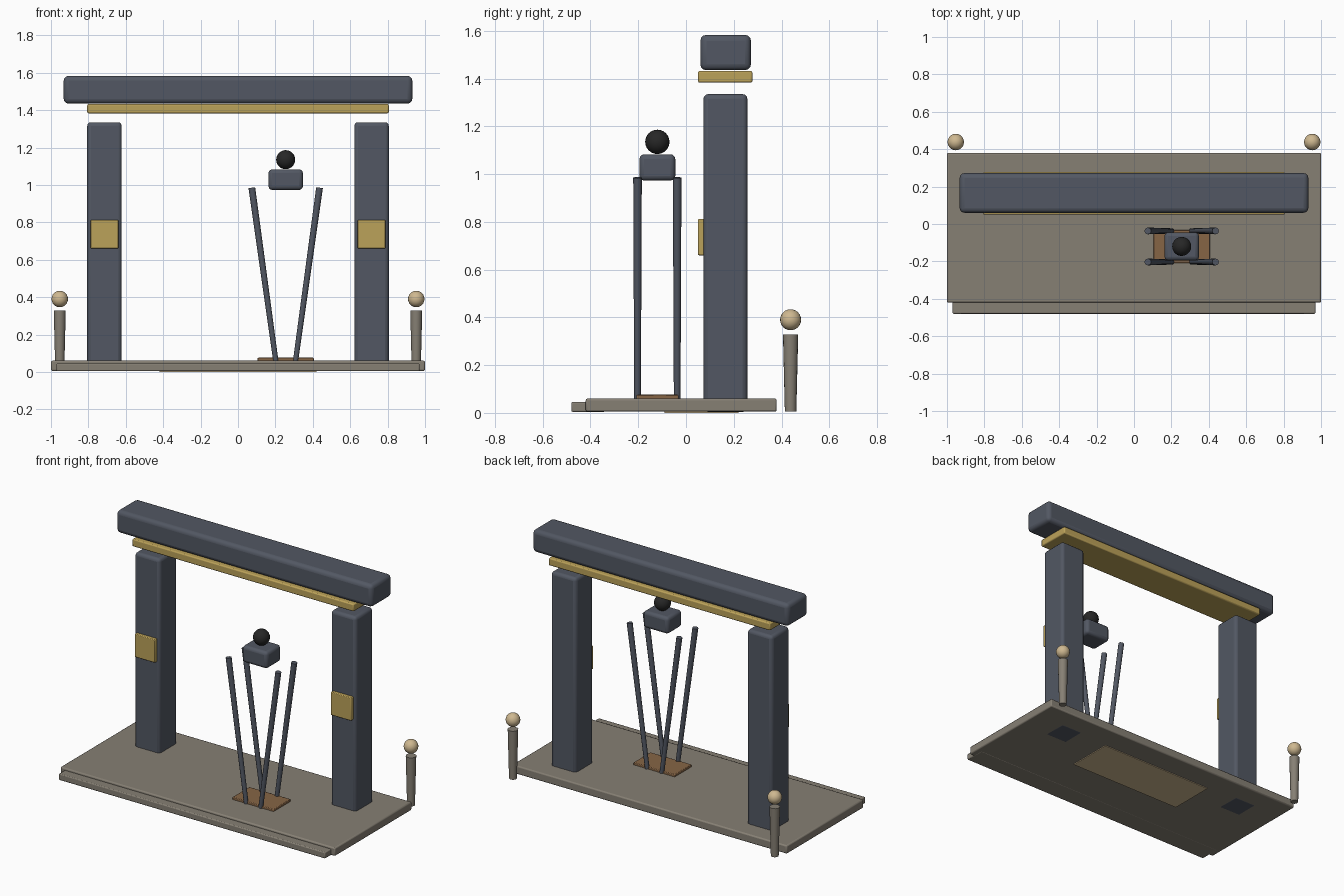
import bpy
from math import radians
from mathutils import Vector

if "Cube" in bpy.data.objects:
    bpy.data.objects.remove(bpy.data.objects["Cube"])


def material(name, rgb):
    m = bpy.data.materials.new(name)
    m.diffuse_color = (*rgb, 1)
    m.use_nodes = True
    m.node_tree.nodes["Principled BSDF"].inputs["Base Color"].default_value = m.diffuse_color
    return m


SLATE = material("slate", (0.085, 0.097, 0.125))
STONE = material("stone", (0.24, 0.215, 0.175))
GOLD = material("gold", (0.50, 0.36, 0.10))
TAN = material("tan", (0.62, 0.48, 0.28))
BROWN = material("brown", (0.24, 0.13, 0.06))
BLACK = material("black", (0.02, 0.02, 0.02))


def finish(name, mat):
    ob = bpy.context.object
    ob.name = name
    ob.data.materials.append(mat)
    return ob


def box(name, x, y, z, mat, bevel=0.0, segments=2):
    """Box from (min, max) ranges, with rounded edges."""
    bpy.ops.mesh.primitive_cube_add(size=1, location=[sum(r) / 2 for r in (x, y, z)])
    ob = finish(name, mat)
    ob.scale = [r[1] - r[0] for r in (x, y, z)]
    bpy.ops.object.transform_apply(location=False, rotation=False, scale=True)
    if bevel:
        mod = ob.modifiers.new("rounded_edges", 'BEVEL')
        mod.width, mod.segments = bevel, segments
        bpy.ops.object.shade_smooth_by_angle(angle=radians(35))
    return ob


def rod(name, bottom, top, r_bottom, r_top, mat, sides=12):
    """Tapered round rod between two points."""
    a, b = Vector(bottom), Vector(top)
    bpy.ops.mesh.primitive_cone_add(vertices=sides, radius1=r_bottom, radius2=r_top,
                                    depth=(b - a).length, location=(a + b) / 2)
    ob = finish(name, mat)
    ob.rotation_euler = (b - a).to_track_quat('Z', 'Y').to_euler()
    bpy.ops.object.shade_smooth_by_angle(angle=radians(35))


def ball(name, center, r, mat):
    bpy.ops.mesh.primitive_uv_sphere_add(segments=20, ring_count=12, radius=r, location=center)
    finish(name, mat)
    bpy.ops.object.shade_smooth()


# Platform, front step and the slab let into the underside
box("platform", (-1, 1), (-0.42, 0.38), (0.005, 0.06), STONE, 0.008)
box("front_step", (-0.97, 0.97), (-0.48, -0.34), (0.004, 0.046), STONE, 0.006)
box("underside_slab", (-0.42, 0.42), (-0.09, 0.22), (0.0, 0.03), TAN)

# Gate beam and its gold trim
box("beam", (-0.932, 0.932), (0.06, 0.272), (1.435, 1.583), SLATE, 0.025, 3)
box("beam_trim", (-0.806, 0.806), (0.05, 0.278), (1.383, 1.432), GOLD, 0.007)

# Pillars, plaques and back posts on both sides
for side, s in (("left", -1), ("right", 1)):
    def span(a, b):
        return tuple(sorted((s * a, s * b)))
    box(f"{side}_pillar", span(0.622, 0.806), (0.073, 0.257), (0.004, 1.335), SLATE, 0.02, 3)
    box(f"{side}_plaque", span(0.64, 0.788), (0.05, 0.085), (0.66, 0.812), GOLD, 0.004)
    rod(f"{side}_post", (s * 0.953, 0.438, 0.005), (s * 0.953, 0.438, 0.328),
        0.024, 0.032, STONE, 16)
    ball(f"{side}_post_ball", (s * 0.953, 0.438, 0.39), 0.044, TAN)

# Stand: foot plate, four splayed legs, floating block and ball
cx, cy = 0.255, -0.12
box("foot_plate", (cx - 0.15, cx + 0.15), (cy - 0.088, cy + 0.088), (0.05, 0.076), BROWN, 0.004)
for sx in (-1, 1):
    for sy in (-1, 1):
        name = f"{'front' if sy < 0 else 'back'}_{'left' if sx < 0 else 'right'}_leg"
        rod(name, (cx + sx * 0.053, cy + sy * 0.083, 0.06),
            (cx + sx * 0.181, cy + sy * 0.083, 0.985), 0.014, 0.018, SLATE)
box("head_block", (cx - 0.092, cx + 0.092), (cy - 0.075, cy + 0.075), (0.973, 1.083), SLATE, 0.02, 3)
ball("head_ball", (cx, cy, 1.135), 0.051, BLACK)
